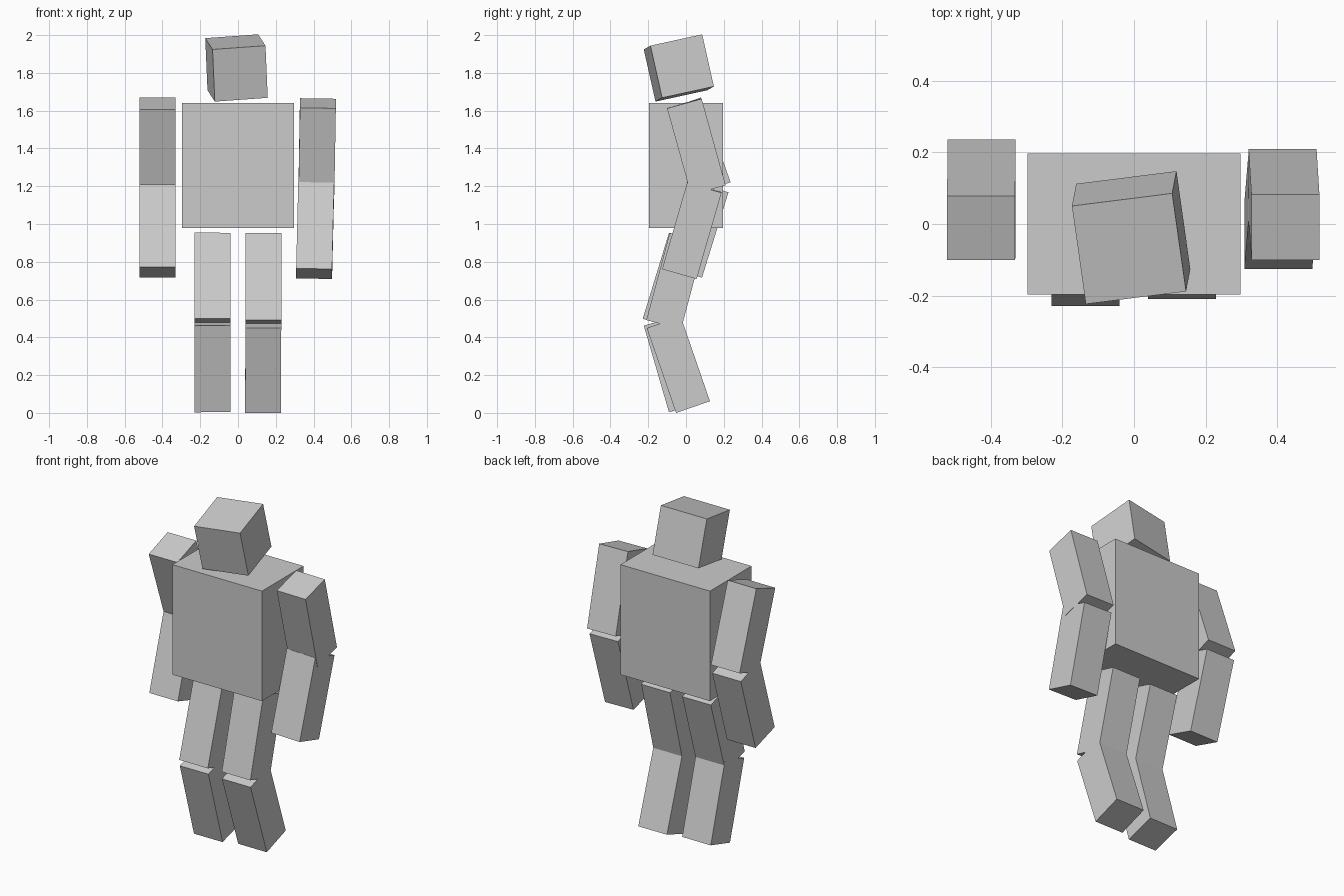
import bpy
from mathutils import Matrix, Vector

if "Cube" in bpy.data.objects:
    bpy.data.objects.remove(bpy.data.objects["Cube"])


def box(name, top, bottom, width, depth, side=(1, 0, 0)):
    """Box whose long axis runs from the bottom face centre to the top face centre."""
    top, bottom = Vector(top), Vector(bottom)
    z = (top - bottom).normalized()
    x = Vector(side)
    x = (x - z * x.dot(z)).normalized()
    y = z.cross(x)
    rot = Matrix((x, y, z)).transposed()
    bpy.ops.mesh.primitive_cube_add(size=1)
    ob = bpy.context.object
    ob.name = name
    ob.matrix_world = Matrix.LocRotScale((top + bottom) / 2, rot.to_quaternion(),
                                         Vector((width, depth, (top - bottom).length)))
    return ob


# Torso and tilted head
box("torso", (0, 0, 1.64), (0, 0, 0.98), 0.594, 0.394)
centre, half_up = Vector((-0.008, -0.038, 1.826)), Vector((-0.006, -0.031, 0.138))
box("head", centre + half_up, centre - half_up, 0.283, 0.283, side=(0.282, 0.034, 0.027))

# Limb segments, all the same square section: top centre, bottom centre
LIMB = 0.19
segments = {
    "right_upper_arm": ((-0.427, -0.011, 1.638), (-0.426, 0.146, 1.190)),
    "right_forearm": ((-0.426, 0.134, 1.196), (-0.426, -0.006, 0.744)),
    "left_upper_arm": ((0.423, -0.009, 1.639), (0.415, 0.118, 1.181)),
    "left_forearm": ((0.414, 0.0975, 1.194), (0.403, -0.0345, 0.737)),
    "right_thigh": ((-0.134, 0.001, 0.926), (-0.135, -0.138, 0.471)),
    "right_shin": ((-0.135, -0.132, 0.488), (-0.134, 0.001, 0.030)),
    "left_thigh": ((0.134, 0.005, 0.927), (0.134, -0.118, 0.467)),
    "left_shin": ((0.134, -0.118, 0.480), (0.133, 0.037, 0.031)),
}
for name, (top, bottom) in segments.items():
    box(name, top, bottom, LIMB, LIMB)
